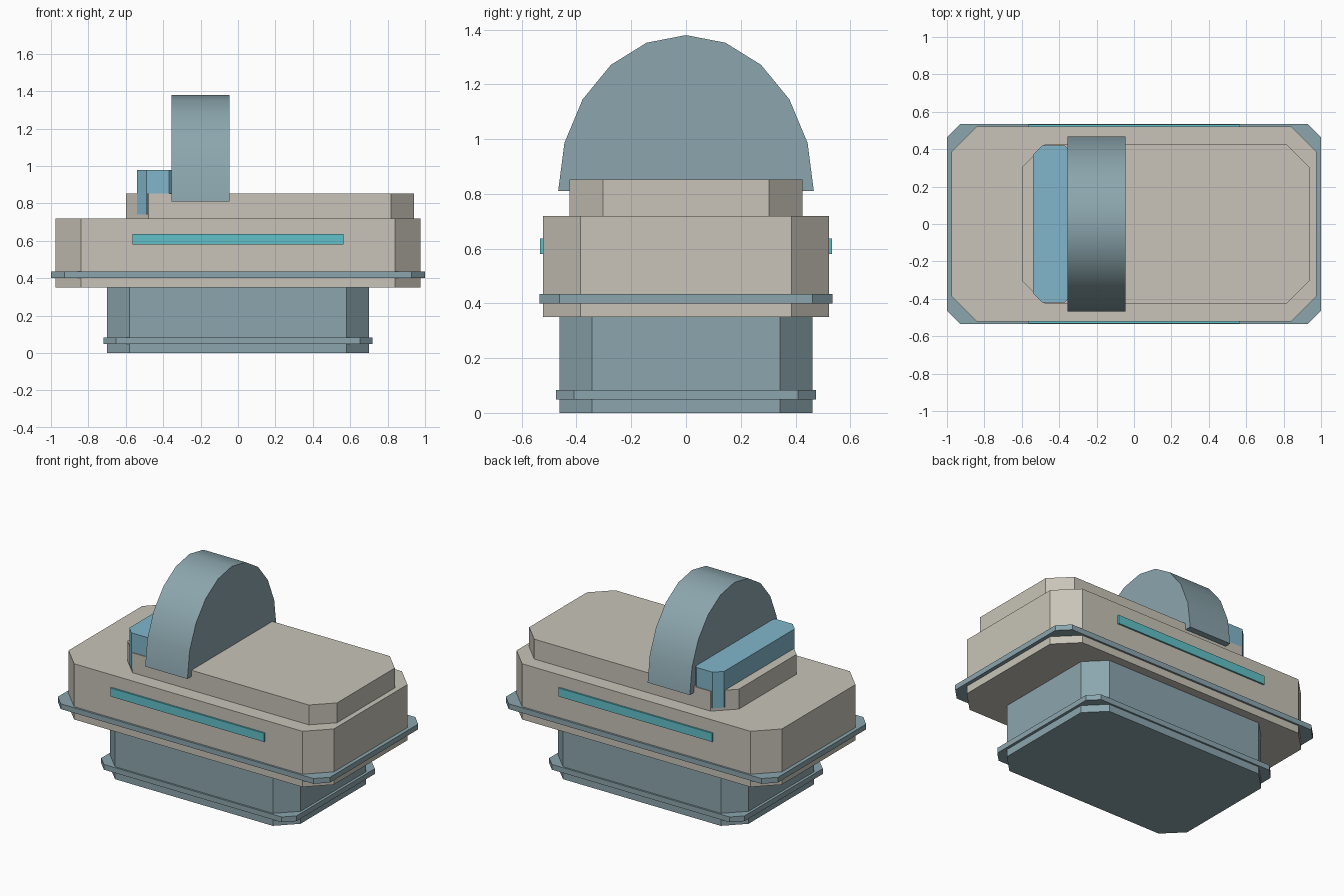
import bpy
import math

cube = bpy.data.objects.get("Cube")
if cube:
    bpy.data.objects.remove(cube, do_unlink=True)


def material(name, rgb):
    mat = bpy.data.materials.new(name)
    mat.use_nodes = True
    colour = (*rgb, 1.0)
    mat.diffuse_color = colour
    mat.node_tree.nodes["Principled BSDF"].inputs["Base Color"].default_value = colour
    return mat


beige = material("warm beige", (0.58, 0.55, 0.48))
slate = material("slate blue", (0.26, 0.38, 0.42))
sky = material("sky blue", (0.22, 0.47, 0.60))
cyan = material("cyan light", (0.12, 0.53, 0.58))


def extrude(name, outline, offset, mat):
    """Prism swept from a closed outline of 3D points along an offset."""
    n = len(outline)
    verts = list(outline) + [tuple(a + b for a, b in zip(p, offset)) for p in outline]
    faces = [tuple(reversed(range(n))), tuple(range(n, 2 * n))]
    faces += [(i, (i + 1) % n, n + (i + 1) % n, n + i) for i in range(n)]
    mesh = bpy.data.meshes.new(name)
    mesh.from_pydata(verts, [], faces)
    mesh.materials.append(mat)
    obj = bpy.data.objects.new(name, mesh)
    bpy.context.collection.objects.link(obj)
    return obj


def slab(name, x0, x1, half_y, z0, z1, cut, mat):
    """Upright block whose four vertical corners are cut off."""
    y = half_y
    outline = [(x0 + cut, -y), (x1 - cut, -y), (x1, -y + cut), (x1, y - cut),
               (x1 - cut, y), (x0 + cut, y), (x0, y - cut), (x0, -y + cut)]
    return extrude(name, [(px, py, z0) for px, py in outline], (0, 0, z1 - z0), mat)


# Pedestal and its rim
slab("pedestal", -0.70, 0.70, 0.463, 0, 0.35, 0.12, slate)
slab("pedestal_rim", -0.718, 0.718, 0.475, 0.048, 0.083, 0.065, slate)

# Main body, rim and raised deck
slab("body", -0.975, 0.975, 0.522, 0.35, 0.72, 0.136, beige)
slab("body_rim", -1.0, 1.0, 0.535, 0.40, 0.435, 0.072, slate)
slab("upper_deck", -0.60, 0.94, 0.425, 0.72, 0.852, 0.122, beige)

# Control panel behind the arch
slab("panel", -0.54, -0.32, 0.42, 0.74, 0.98, 0.05, sky)

# Light strips on the front and back
for name, side in (("front_light", -1), ("back_light", 1)):
    near, far = sorted((side * 0.518, side * 0.533))
    strip = [(-0.565, near, 0.58), (0.565, near, 0.58),
             (0.565, far, 0.58), (-0.565, far, 0.58)]
    extrude(name, strip, (0, 0, 0.057), cyan)

# Half-ellipse arch with a smooth rim
steps = 10
arc = [math.pi * i / steps for i in range(steps + 1)]
arch = extrude("arch", [(-0.355, 0.467 * math.cos(a), 0.81 + 0.57 * math.sin(a)) for a in arc],
               (0.31, 0, 0), slate)
bpy.ops.object.select_all(action='DESELECT')
arch.select_set(True)
bpy.context.view_layer.objects.active = arch
bpy.ops.object.shade_smooth_by_angle(angle=math.radians(30))
